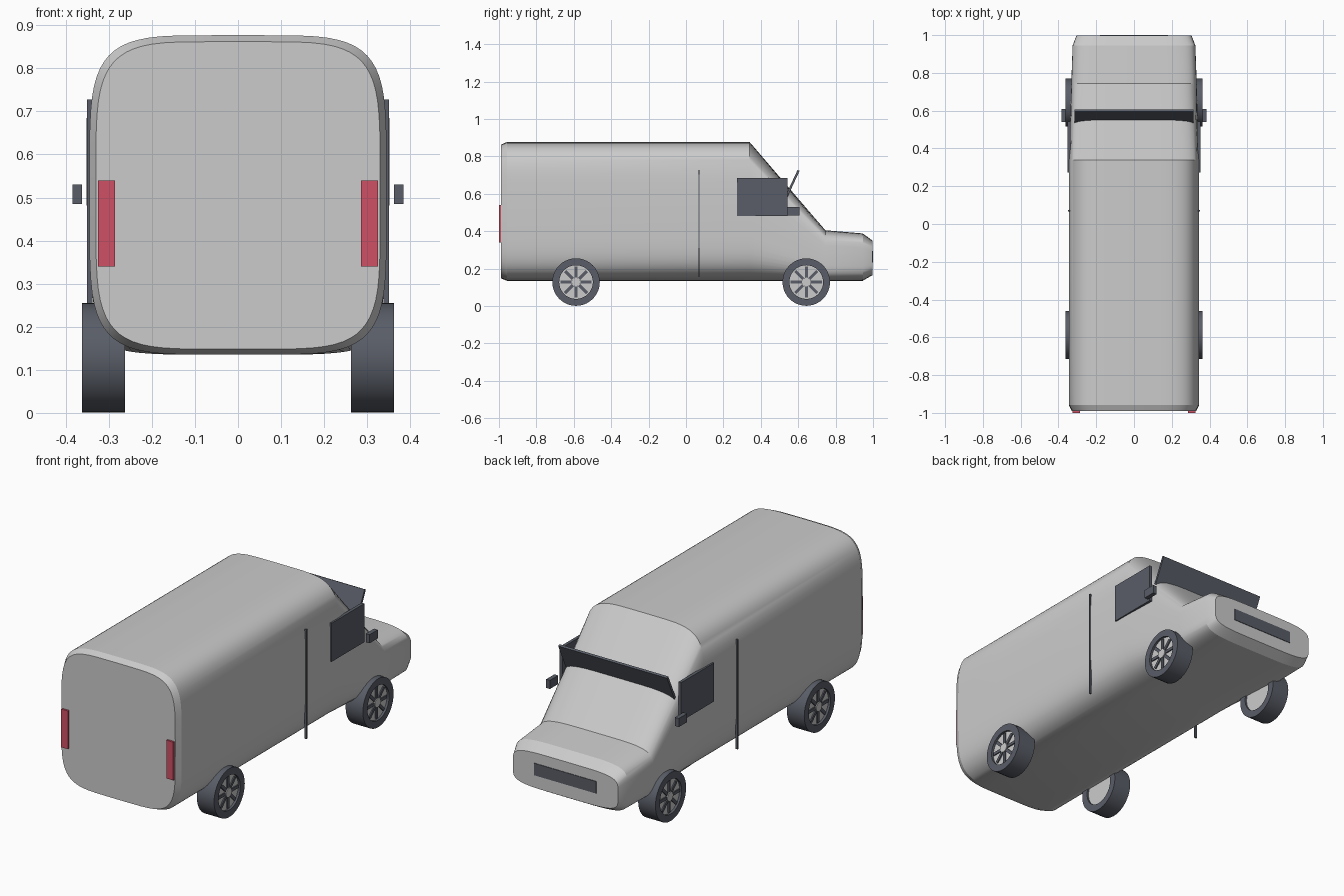
import bpy, bmesh, math
from mathutils import Matrix, Vector

cube = bpy.data.objects.get("Cube")
if cube:
    bpy.data.objects.remove(cube, do_unlink=True)


def material(name, color):
    m = bpy.data.materials.new(name)
    m.use_nodes = True
    rgba = (*color, 1)
    m.diffuse_color = rgba
    m.node_tree.nodes["Principled BSDF"].inputs["Base Color"].default_value = rgba
    return m


PAINT = material("body grey", (0.6, 0.6, 0.6))
DARK = material("dark slate", (0.1, 0.11, 0.135))
RED = material("lamp red", (0.62, 0.08, 0.13))


def finish(bm, name, mat, smooth=False):
    bmesh.ops.recalc_face_normals(bm, faces=bm.faces)
    mesh = bpy.data.meshes.new(name)
    bm.to_mesh(mesh)
    bm.free()
    mesh.materials.append(mat)
    obj = bpy.data.objects.new(name, mesh)
    bpy.context.collection.objects.link(obj)
    if smooth:
        bpy.ops.object.select_all(action="DESELECT")
        obj.select_set(True)
        bpy.context.view_layer.objects.active = obj
        bpy.ops.object.shade_smooth_by_angle(angle=math.radians(25))
    return obj


def box(name, mat, x, y, z):
    """Box from (min, max) ranges."""
    bm = bmesh.new()
    mid = Vector([(r[0] + r[1]) / 2 for r in (x, y, z)])
    size = [r[1] - r[0] for r in (x, y, z)]
    bmesh.ops.create_cube(bm, size=1, matrix=Matrix.Translation(mid) @ Matrix.Diagonal((*size, 1)))
    return finish(bm, name, mat)


def pair(name, mat, x, y, z):
    box("left_" + name, mat, x, y, z)
    box("right_" + name, mat, (-x[1], -x[0]), y, z)


def loop_faces(bm, a, b):
    for i in range(len(a)):
        j = (i + 1) % len(a)
        bm.faces.new((a[i], a[j], b[j], b[i]))


# Body: rounded sections (y, half width, bottom, top) lofted along the length
def rounded(t, n=5):
    return math.copysign(abs(t) ** (2 / n), t)


SECTIONS = [
    (-0.99, 0.33, 0.148, 0.862),
    (-0.958, 0.345, 0.135, 0.877),
    (0.34, 0.345, 0.135, 0.877),
    (0.745, 0.332, 0.135, 0.405),
    (0.945, 0.325, 0.135, 0.388),
    (0.997, 0.305, 0.165, 0.35),
]
bm = bmesh.new()
rings = []
COUNT = 64
for y, half, low, high in SECTIONS:
    ring = []
    for k in range(COUNT):
        a = math.tau * k / COUNT
        z = (low + high) / 2 + (high - low) / 2 * rounded(math.sin(a))
        ring.append(bm.verts.new((half * rounded(math.cos(a)), y, z)))
    rings.append(ring)
for a, b in zip(rings, rings[1:]):
    loop_faces(bm, a, b)
bm.faces.new(rings[0])
bm.faces.new(rings[-1])
finish(bm, "body", PAINT, True)

# Wheels: lathed tyre, recessed disc, spokes and hub
AXIS = Matrix.Rotation(math.pi / 2, 4, "Y")


def cylinder(name, mat, center, radius, width):
    bm = bmesh.new()
    bmesh.ops.create_cone(bm, cap_ends=True, segments=40, radius1=radius, radius2=radius,
                          depth=width, matrix=Matrix.Translation(center) @ AXIS)
    finish(bm, name, mat, True)


def wheel(name, side, y, z=0.128):
    bm = bmesh.new()
    rings = []
    for r, x in ((0.127, 0.262), (0.127, 0.362), (0.09, 0.362), (0.09, 0.262)):
        rings.append([bm.verts.new((side * x, y + r * math.cos(math.tau * k / 40),
                                    z + r * math.sin(math.tau * k / 40))) for k in range(40)])
    for i in range(4):
        loop_faces(bm, rings[i], rings[(i + 1) % 4])
    finish(bm, name + "_tyre", DARK, True)
    cylinder(name + "_rim", PAINT, (side * 0.311, y, z), 0.091, 0.078)
    cylinder(name + "_hub", PAINT, (side * 0.34, y, z), 0.024, 0.04)
    bm = bmesh.new()
    for k in range(8):
        place = (Matrix.Translation((side * 0.35, y, z)) @ Matrix.Rotation(math.tau * k / 8, 4, "X")
                 @ Matrix.Translation((0, 0, 0.05)) @ Matrix.Diagonal((0.012, 0.016, 0.066, 1)))
        bmesh.ops.create_cube(bm, size=1, matrix=place)
    finish(bm, name + "_spokes", DARK)


for side, word in ((1, "left"), (-1, "right")):
    wheel(word + "_nose_wheel", side, 0.643)
    wheel(word + "_tail_wheel", side, -0.588)

# Side details
pair("side_window", DARK, (0.336, 0.352), (0.272, 0.542), (0.482, 0.684))
pair("door_seam", DARK, (0.338, 0.35), (0.066, 0.073), (0.155, 0.728))
pair("mirror", DARK, (0.362, 0.384), (0.54, 0.608), (0.485, 0.53))
pair("tail_lamp", RED, (0.285, 0.325), (-1.0, -0.985), (0.34, 0.54))

# Nose grille
box("grille", DARK, (-0.18, 0.18), (0.985, 1.0), (0.232, 0.295))

# Windscreen plate leaning forward out of the slope
visor = box("windscreen", DARK, (-0.315, 0.315), (-0.006, 0.006), (-0.26, 0))
visor.location = (0, 0.602, 0.725)
visor.rotation_euler = (-math.radians(25), 0, 0)
